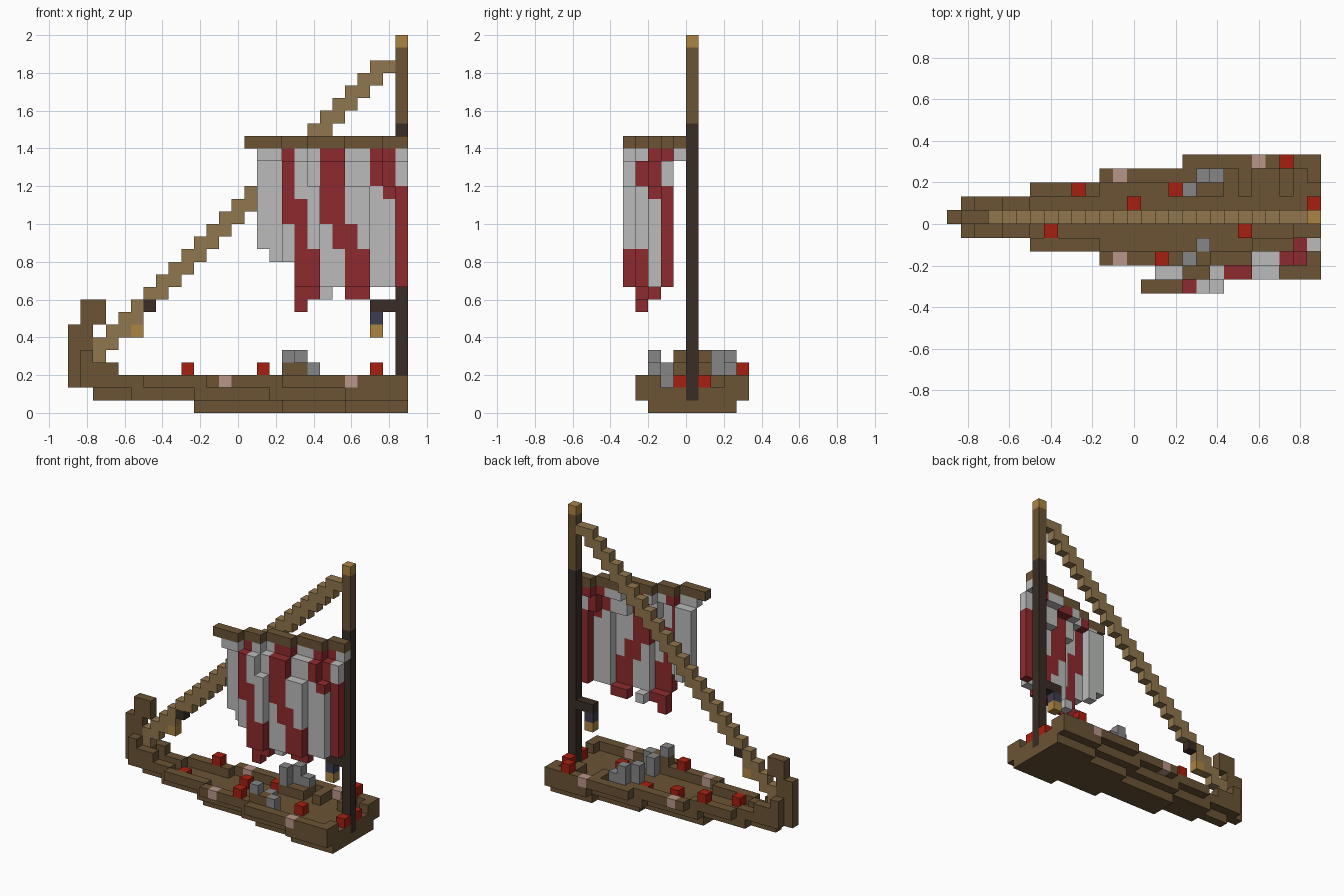
import bpy
import bmesh
from mathutils import Vector

cube = bpy.data.objects.get("Cube")
if cube:
    bpy.data.objects.remove(cube, do_unlink=True)

U = 1 / 15                      # edge of one block
ORIGIN = Vector((-0.9, -1 / 3, 0))
MID = 5                         # centre row of the boat

COLOURS = {
    "wood": (.145, .087, .035),
    "rope_tan": (.28, .18, .075),
    "gold": (.41, .23, .055),
    "dark_wood": (.042, .026, .018),
    "cloth_grey": (.49, .50, .49),
    "cloth_red": (.27, .024, .027),
    "bright_red": (.38, .014, .005),
    "pink": (.48, .30, .25),
    "stone": (.24, .24, .24),
    "navy": (.048, .045, .08),
}
materials = {}
for name, rgb in COLOURS.items():
    m = bpy.data.materials.new(name)
    m.use_nodes = True
    m.diffuse_color = (*rgb, 1)
    bsdf = m.node_tree.nodes["Principled BSDF"]
    bsdf.inputs["Base Color"].default_value = (*rgb, 1)
    bsdf.inputs["Roughness"].default_value = 0.9
    materials[name] = m

grid = {}                       # block position -> (part, colour)


def put(part, colour, xs, ys, zs):
    """Fill a box of blocks; each range is a number or an inclusive pair."""
    def span(r):
        return range(r, r + 1) if isinstance(r, int) else range(r[0], r[1] + 1)
    for i in span(xs):
        for j in span(ys):
            for k in span(zs):
                grid[i, j, k] = (part, colour)


def stepped(steps, i):
    """Value of the last step that starts at or before i."""
    return [v for start, v in steps if start <= i][-1]


# Hull: keel, deck and raised rim, widening towards the stern
KEEL = ((10, 1), (17, 2), (22, 3))
DECK = ((2, 0), (5, 1), (10, 2), (16, 3), (22, 4))
RIM = ((0, 0), (1, 1), (6, 2), (11, 3), (17, 4))
for level, outline in enumerate((KEEL, DECK)):
    for i in range(outline[0][0], 27):
        w = stepped(outline, i)
        put("hull", "wood", i, (MID - w, MID + w), level)
for i in range(27):
    w = stepped(RIM, i)
    for side in (-1, 1):
        put("rim", "wood", i, MID + side * w, 2)
for side in (-1, 1):
    put("rim", "wood", 26, MID + side * 3, 2)
    for i in (12, 22):
        put("rim", "pink", i, MID + side * stepped(RIM, i), 2)

# Bow post with its hooked top
for side in (-1, 1):
    put("bow_post", "wood", (1, 3), MID + side, 3)
    put("bow_post", "wood", 1, MID + side, 4)
put("bow_post", "wood", 0, MID, (2, 6))
put("bow_post", "wood", 1, MID, (2, 8))
put("bow_post", "wood", 2, MID, (2, 3))
put("bow_post", "wood", 2, MID, (7, 8))

# Benches, stones and red cargo
for i in (21, 24):
    put("benches", "wood", i, (7, 8), 2)
put("cargo_base", "wood", (17, 18), 2, (2, 3))
put("cargo_base", "wood", (17, 19), (7, 8), 2)
for i, j, low, high in ((17, 2, 4, 4), (19, 2, 2, 3), (18, 3, 2, 3),
                        (17, 7, 3, 4), (18, 8, 3, 4), (19, 8, 3, 3)):
    put("stones", "stone", i, j, (low, high))
for i, j, k in ((9, 7, 3), (15, 2, 3), (24, 9, 3), (7, 4, 2), (13, 6, 2),
                (16, 7, 2), (21, 4, 2), (26, 4, 2), (26, 6, 2)):
    put("red_cargo", "bright_red", i, j, k)

# Mast
put("mast", "dark_wood", 26, MID, (1, 22))
put("mast", "wood", 26, MID, (23, 28))
put("mast", "gold", 26, MID, 29)

# Stay rope climbing from bow to mast
put("stay_rope", "rope_tan", 2, MID, 4)
for k in range(5, 28):
    put("stay_rope", "rope_tan", (k - 3, k - 2), MID, k)

# Lanterns
put("bow_lantern", "dark_wood", 6, MID, 8)
put("bow_lantern", "gold", 5, MID, 6)
put("stern_lantern", "dark_wood", (24, 25), MID, 8)
put("stern_lantern", "navy", 24, MID, 7)
put("stern_lantern", "gold", 24, MID, 6)

# Slanting yard
YARD = ((14, 0), (17, 1), (19, 2), (22, 3), (25, 4))
for i in range(14, 27):
    put("yard", "wood", i, stepped(YARD, i), 21)

# Striped sail: column, belly row, lowest block, top colour,
# then the lowest block of that colour and of the next
SAIL = (
    (15, 1, 13, "grey", 13), (16, 1, 12, "grey", 12), (17, 0, 12, "red", 15),
    (18, 0, 8, "grey", 17), (19, 0, 9, "grey", 13), (20, 1, 9, "red", 15),
    (21, 1, 10, "red", 13), (22, 1, 9, "grey", 15), (23, 1, 9, "grey", 13),
    (24, 2, 10, "red", 18), (25, 2, 10, "red", 17), (26, 3, 10, "grey", 18),
)
OTHER = {"grey": "red", "red": "grey"}
for i, belly, low, top, change in SAIL:
    head = stepped(YARD, i)
    for k in range(low, 21):
        j = head if k == 20 else max(belly, head - 1) if k > 17 else belly
        if k < 10:
            j += 1
        colour = top if k >= change else OTHER[top]
        put("sail", "cloth_" + colour, i, j, k)

# Build one mesh per part from its exposed block faces
AXES = [Vector(a) for a in ((1, 0, 0), (0, 1, 0), (0, 0, 1))]
for part in dict.fromkeys(p for p, c in grid.values()):
    cells = {pos: c for pos, (p, c) in grid.items() if p == part}
    slots = list(dict.fromkeys(cells.values()))
    bm = bmesh.new()
    for pos, colour in cells.items():
        centre = Vector(pos) + Vector((.5, .5, .5))
        for a in range(3):
            for sign in (1, -1):
                n = AXES[a] * sign
                if tuple(int(v) for v in Vector(pos) + n) in grid:
                    continue
                s, t = AXES[(a + 1) % 3] * sign, AXES[(a + 2) % 3]
                corners = (-s - t, s - t, s + t, t - s)
                face = bm.faces.new([bm.verts.new(
                    ORIGIN + (centre + (n + c) / 2) * U) for c in corners])
                face.material_index = slots.index(colour)
    bmesh.ops.remove_doubles(bm, verts=bm.verts, dist=.001)
    mesh = bpy.data.meshes.new(part)
    bm.to_mesh(mesh)
    bm.free()
    for c in slots:
        mesh.materials.append(materials[c])
    bpy.context.scene.collection.objects.link(bpy.data.objects.new(part, mesh))
